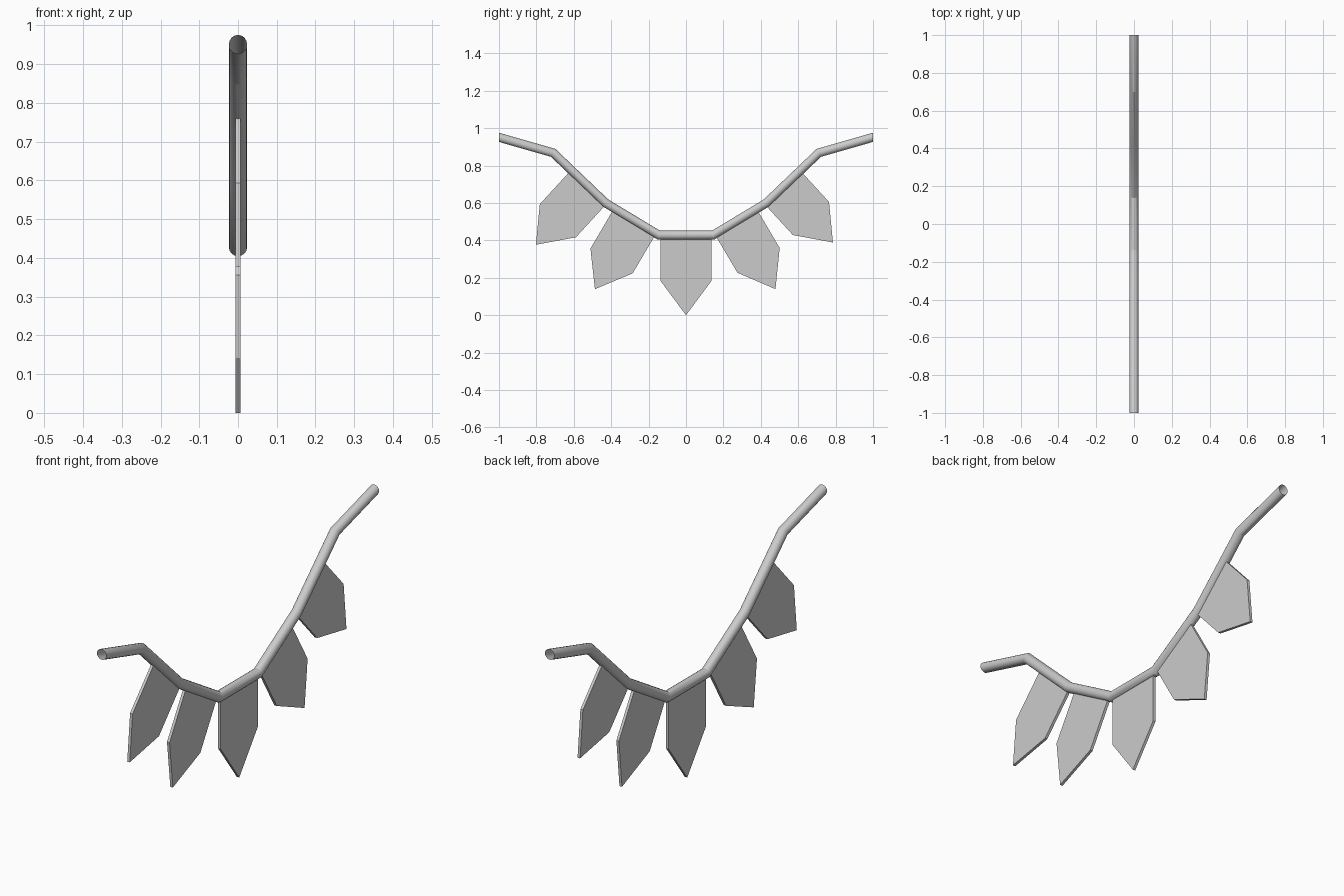
import bpy, bmesh
from math import sin, cos, radians, pi
from mathutils import Vector

if "Cube" in bpy.data.objects:
    bpy.data.objects.remove(bpy.data.objects["Cube"])


def finish(bm, name):
    bmesh.ops.recalc_face_normals(bm, faces=bm.faces)
    mesh = bpy.data.meshes.new(name)
    bm.to_mesh(mesh)
    bm.free()
    obj = bpy.data.objects.new(name, mesh)
    bpy.context.collection.objects.link(obj)
    return obj


# Rope: mitred open tube along a drooping path in the YZ plane
half = [(0.145, 0.428), (0.43, 0.60), (0.71, 0.868), (1.0, 0.951)]
path = [Vector((0, -y, z)) for y, z in reversed(half)] + [Vector((0, y, z)) for y, z in half]
R, SIDES = 0.0235, 16
bm = bmesh.new()
rings = []
for i, p in enumerate(path):
    if 0 < i < len(path) - 1:
        a = (p - path[i - 1]).normalized()
        t = (a + (path[i + 1] - p).normalized()).normalized()
    else:
        # ends are cut vertically
        a = (path[1] - path[0] if i == 0 else p - path[i - 1]).normalized()
        t = Vector((0, 1, 0))
    side = Vector((0, -t.z, t.y)) / a.dot(t)
    rings.append([bm.verts.new(p + R * (Vector((cos(k * 2 * pi / SIDES), 0, 0))
                                        + side * sin(k * 2 * pi / SIDES)))
                  for k in range(SIDES)])
for r0, r1 in zip(rings, rings[1:]):
    for k in range(SIDES):
        n = (k + 1) % SIDES
        bm.faces.new((r0[k], r0[n], r1[n], r1[k]))
rope = finish(bm, "rope")
bpy.context.view_layer.objects.active = rope
rope.select_set(True)
bpy.ops.object.shade_smooth_by_angle(angle=radians(24))


# Pennants: thin pentagons placed by the middle of their shoulder line
def pennant(name, y, z, tilt, width, tip, up=0.236, thick=0.013):
    u = Vector((0, cos(radians(tilt)), sin(radians(tilt))))
    v = Vector((0, -u.z, u.y))
    outline = [(-width / 2, up), (-width / 2, 0), (0, -tip), (width / 2, 0), (width / 2, up)]
    bm = bmesh.new()
    face = bm.faces.new([bm.verts.new(Vector((-thick / 2, y, z)) + u * a + v * b)
                         for a, b in outline])
    new = bmesh.ops.extrude_face_region(bm, geom=[face])["geom"]
    bmesh.ops.translate(bm, vec=(thick, 0, 0),
                        verts=[g for g in new if isinstance(g, bmesh.types.BMVert)])
    finish(bm, name)


pennant("pennant_centre", 0, 0.183, 0, 0.272, 0.183)
pennant("pennant_inner_right", 0.388, 0.293, 30.5, 0.262, 0.178)
pennant("pennant_inner_left", -0.398, 0.290, -30.5, 0.262, 0.175)
pennant("pennant_outer_right", 0.668, 0.517, 42.5, 0.262, 0.174, 0.232)
pennant("pennant_outer_left", -0.685, 0.505, -42.5, 0.262, 0.174, 0.24)
